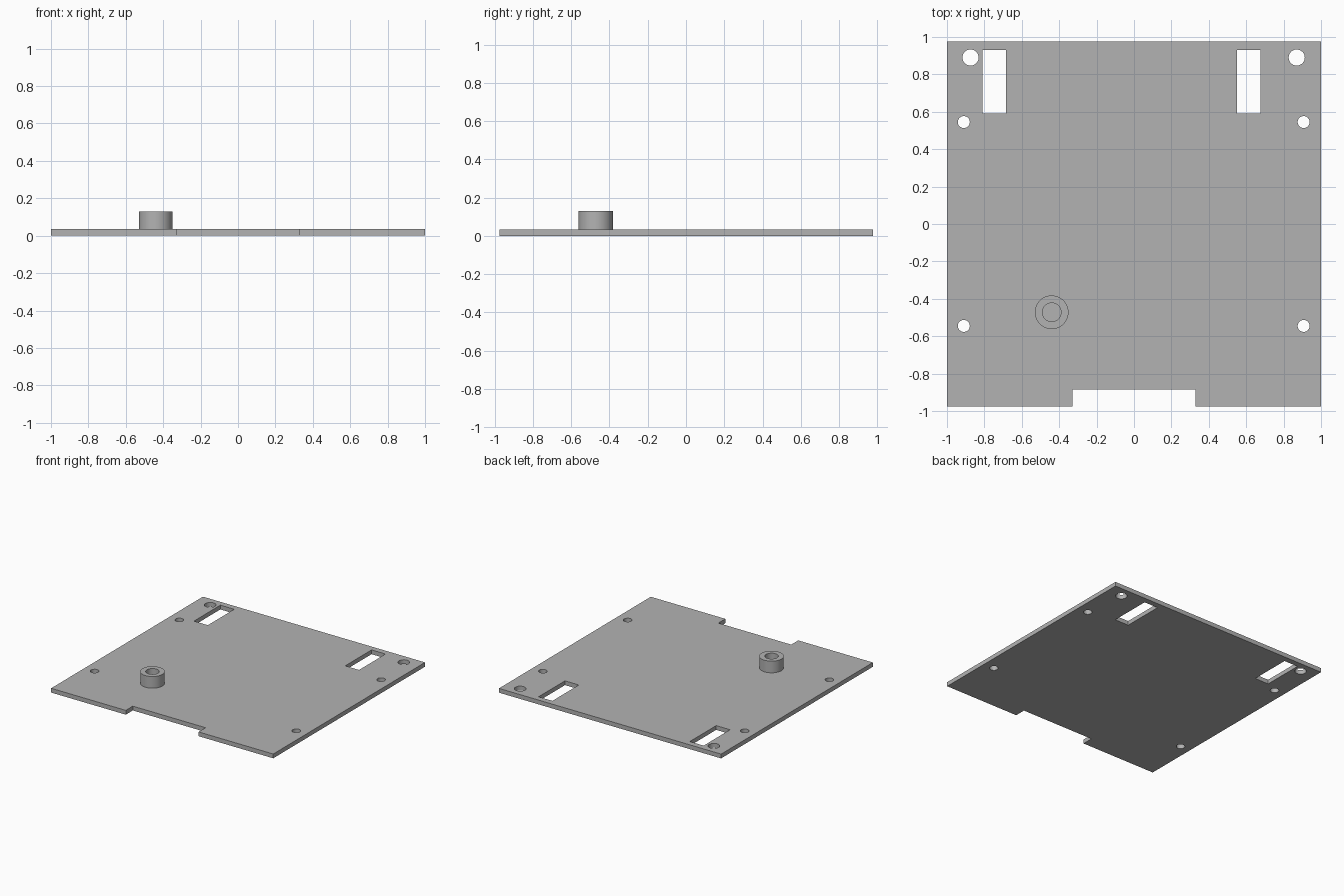
import bpy
from math import cos, sin, tau

if "Cube" in bpy.data.objects:
    bpy.data.objects.remove(bpy.data.objects["Cube"])

THICK = 0.035
BOSS_TOP = 0.13

grey = bpy.data.materials.new("plain grey")
grey.use_nodes = True
grey.diffuse_color = (0.45, 0.45, 0.45, 1)
grey.node_tree.nodes["Principled BSDF"].inputs["Base Color"].default_value = grey.diffuse_color


def circle(x, y, r, n=48):
    return [(x + r * cos(tau * i / n), y + r * sin(tau * i / n)) for i in range(n)]


def rectangle(x0, x1, y0, y1):
    return [(x0, y0), (x1, y0), (x1, y1), (x0, y1)]


def extrude_profile(name, loops, z0, z1):
    """Solid from an outline and its holes, between two heights."""
    curve = bpy.data.curves.new(name, "CURVE")
    curve.dimensions = "2D"
    curve.fill_mode = "BOTH"
    curve.extrude = (z1 - z0) / 2
    for loop in loops:
        spline = curve.splines.new("POLY")
        spline.points.add(len(loop) - 1)
        for point, (x, y) in zip(spline.points, loop):
            point.co = (x, y, 0, 1)
        spline.use_cyclic_u = True
    curve.materials.append(grey)
    obj = bpy.data.objects.new(name, curve)
    bpy.context.collection.objects.link(obj)
    obj.location.z = (z0 + z1) / 2
    bpy.ops.object.select_all(action="DESELECT")
    obj.select_set(True)
    bpy.context.view_layer.objects.active = obj
    bpy.ops.object.convert(target="MESH")
    bpy.ops.object.transform_apply(location=True)
    obj = bpy.context.object
    # Weld the caps to the walls
    bpy.ops.object.mode_set(mode="EDIT")
    bpy.ops.mesh.select_all(action="SELECT")
    bpy.ops.mesh.remove_doubles(threshold=0.0001)
    bpy.ops.mesh.normals_make_consistent(inside=False)
    bpy.ops.object.mode_set(mode="OBJECT")
    bpy.ops.object.shade_smooth_by_angle()
    return obj


# Plate outline with the notch in the front edge
outline = [(-1, -0.975), (-0.328, -0.975), (-0.328, -0.885), (0.328, -0.885),
           (0.328, -0.975), (1, -0.975), (1, 0.977), (-1, 0.977)]

# Two slots, two large corner holes and four small side holes
cutouts = [rectangle(x, x + 0.125, 0.59, 0.93) for x in (-0.81, 0.552)]
cutouts += [circle(x, 0.89, 0.043) for x in (-0.874, 0.87)]
cutouts += [circle(x, y, 0.032) for x in (-0.91, 0.907) for y in (-0.545, 0.545)]
extrude_profile("base_plate", [outline] + cutouts, 0, THICK)

# Hollow boss standing on the plate
centre = (-0.44, -0.472)
extrude_profile("boss", [circle(*centre, 0.09), circle(*centre, 0.05)], THICK, BOSS_TOP)
